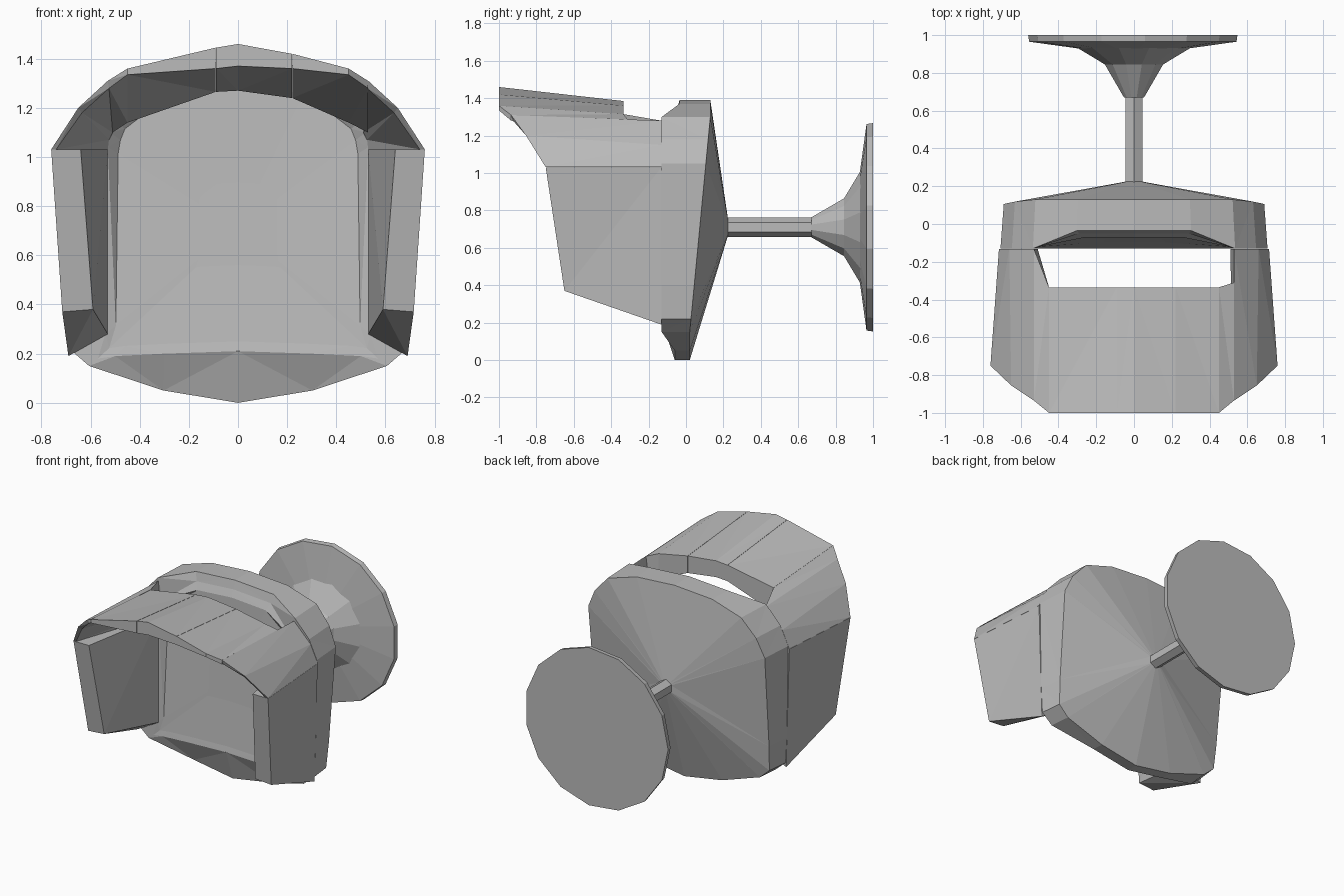
import bpy, bmesh, math

old = bpy.data.objects.get("Cube")
if old:
    bpy.data.objects.remove(old, do_unlink=True)

grey = bpy.data.materials.new("plain_grey")
grey.use_nodes = True
tone = (0.5, 0.5, 0.5, 1)
grey.diffuse_color = tone
grey.node_tree.nodes["Principled BSDF"].inputs["Base Color"].default_value = tone

MID = 0.71      # height of the mounting axis
SEAM = 0.001    # half the gap between neighbouring panels


def loft(name, rings):
    """Skin a list of equal-length point loops and cap both ends."""
    bm = bmesh.new()
    loops = [[bm.verts.new(p) for p in ring] for ring in rings]
    for a, b in zip(loops, loops[1:]):
        n = len(a)
        for i in range(n):
            j = (i + 1) % n
            bm.faces.new((a[i], a[j], b[j], b[i]))
    bm.faces.new(loops[0][::-1])
    bm.faces.new(loops[-1])
    bmesh.ops.triangulate(bm, faces=[f for f in bm.faces if len(f.verts) == 4])
    bmesh.ops.recalc_face_normals(bm, faces=bm.faces)
    mesh = bpy.data.meshes.new(name)
    bm.to_mesh(mesh)
    bm.free()
    mesh.materials.append(grey)
    obj = bpy.data.objects.new(name, mesh)
    bpy.context.collection.objects.link(obj)


def turned(name, profile, sides):
    """Turn (y, radius) pairs around the mounting axis."""
    angles = [math.tau * (i + 0.5) / sides for i in range(sides)]
    loft(name, [[(r * math.cos(a), y, MID + r * math.sin(a)) for a in angles]
                for y, r in profile])


# wall mount
turned("wall_plate", [(0.93, 0.3), (0.965, 0.555), (1.0, 0.56)], 15)
turned("mount_cone", [(0.67, 0.055), (0.845, 0.16), (0.935, 0.315)], 12)
turned("arm", [(0.2, 0.052), (0.69, 0.052)], 6)


# back cup: outer outline and front panel outline, bottom to top
outline = [(0, 0), (0.3, 0.05), (0.6, 0.15), (0.68, 0.22), (0.69, 0.4), (0.7, 1.05),
           (0.64, 1.18), (0.53, 1.3), (0.3, 1.37), (0, 1.39)]
opening = [(0, 0.21), (0.3, 0.2), (0.5, 0.19), (0.57, 0.18), (0.54, 0.28), (0.53, 1.04),
           (0.52, 1.1), (0.5, 1.15), (0.29, 1.31), (0, 1.33)]


def mirrored(half):
    return half + [(-x, z) for x, z in half[-2:0:-1]]


def rim_depth(z):
    return 0.02 + 0.11 * min(1, max(0, (z - 0.15) / 1.15))


def lip_depth(x, z, top, bottom):
    """Front edge: set back by top or bottom near the middle, flush at the sides."""
    near = min(1, max(0, (0.53 - abs(x)) / 0.23))
    return -0.13 + near * (top if z > MID else bottom)


def panel_ring(scale, depth):
    """Ring inside the front panel, which leans back towards the top."""
    return [(x * scale, depth + 0.05 * (z - MID) * scale, MID + (z - MID) * scale)
            for x, z in inner]


outer, inner = mirrored(outline), mirrored(opening)
loft("back_cup", [
    [(x * 0.06, 0.225, MID + (z - MID) * 0.06) for x, z in outer],
    [(x * 0.985, rim_depth(z), z) for x, z in outer],
    [(x * 1.01, lip_depth(x, z, 0.095, 0.07), z) for x, z in outer],
    [(x, lip_depth(x, z, 0.08, 0), z) for x, z in inner],
    panel_ring(0.92, -0.1),
    panel_ring(0.3, -0.09),
])


# hood cross-cuts: front outer, front inner, back inner, back outer
def cut(yf, yb, *corners, inset=0):
    depths = (yf, yf + inset, yb, yb)
    return [(x, y, z) for (x, z), y in zip(corners, depths)]


def roof(x, top, under, back_under, back_top):
    return cut(-1, -0.335, (x, top), (x, under), (x, back_under), (x, back_top))


BACK = -0.132
wall = [
    cut(-0.65, BACK, (0.715, 0.37), (0.59, 0.38), (0.53, 0.28), (0.69, 0.19)),
    cut(-0.75, BACK, (0.76, 1.03), (0.64, 1.03), (0.53, 1.03), (0.715, 1.03)),
]
corner = [
    cut(-0.75, BACK, (0.76, 1.031), (0.74, 1.031), (0.53, 1.031), (0.715, 1.031)),
    cut(-0.855, BACK, (0.65, 1.2), (0.635, 1.18), (0.525, 1.07), (0.66, 1.15), inset=0.02),
    cut(-0.935, BACK, (0.53, 1.31), (0.525, 1.28), (0.51, 1.1), (0.53, 1.28), inset=0.01),
]
shoulder = roof(0.45, 1.36, 1.335, 1.14, 1.315)
slope = roof(0.22, 1.42, 1.36, 1.24, 1.36)
ridge = roof(0, 1.46, 1.37, 1.27, 1.385)
offset_ridge = roof(-0.09, 1.445, 1.36, 1.265, 1.378)
hood_edge = cut(-0.935, -0.31, (0.53, 1.31), (0.53, 1.28), (0.53, 1.1), (0.53, 1.285))


def flip(frame):
    return [(-x, y, z) for x, y, z in frame]


def shift(frame, dx):
    return [(x + dx, y, z) for x, y, z in frame]


def panel(name, frames):
    """Hood panel running towards +x, trimmed at both ends to leave a seam."""
    loft(name, [shift(frames[0], SEAM)] + frames[1:-1] + [shift(frames[-1], -SEAM)])


loft("left_wall", wall)
loft("right_wall", [flip(f) for f in wall])
loft("hood_corner_left", corner)
loft("hood_corner_right", [flip(f) for f in corner + [shoulder]])
panel("hood_right", [flip(shoulder), offset_ridge])
panel("hood_middle", [offset_ridge, ridge, slope])
panel("hood_left", [slope, shoulder, hood_edge])
